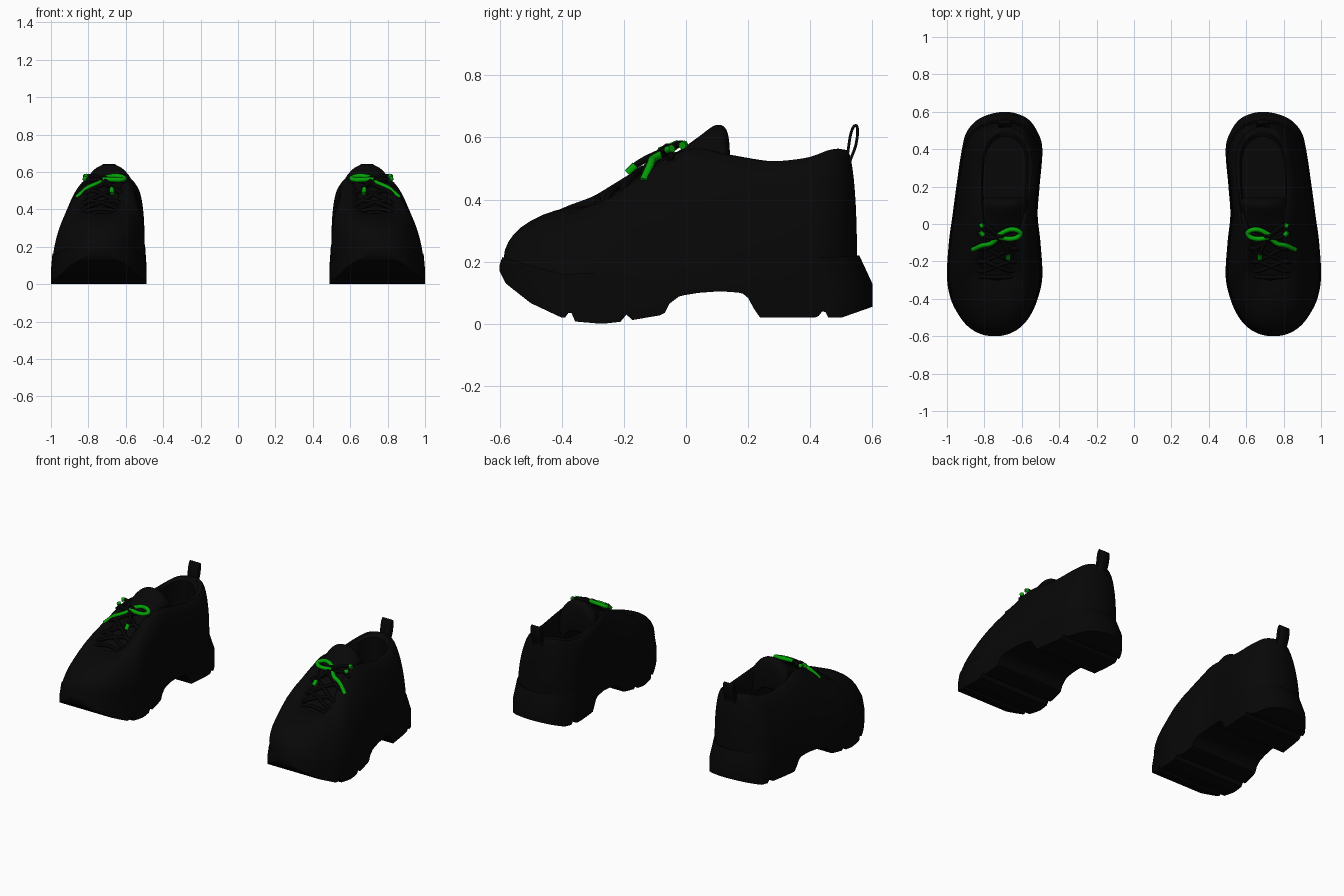
import bpy, bmesh, math
from mathutils import Vector

cube = bpy.data.objects.get("Cube")
if cube:
    bpy.data.objects.remove(cube)


def material(name, color):
    m = bpy.data.materials.new(name)
    m.use_nodes = True
    m.diffuse_color = (*color, 1)
    m.node_tree.nodes["Principled BSDF"].inputs["Base Color"].default_value = (*color, 1)
    return m


BLACK = material("black leather", (.0022, .0022, .0022))
RUBBER = material("black rubber", (.002, .002, .002))
CORD = material("black cord", (.0015, .0015, .0015))
GREEN = material("green cord", (.001, .36, .002))


def lerp(table, y):
    # Height read from a list of (y, z) points
    for (a, za), (b, zb) in zip(table, table[1:]):
        if y <= b:
            return za + (zb - za) * max(0, (y - a) / (b - a))
    return table[-1][1]


def smooth(points, steps, closed=False):
    # Catmull-Rom curve through the points
    pts = [Vector(p) for p in points]
    n = len(pts)
    get = (lambda i: pts[i % n]) if closed else (lambda i: pts[min(max(i, 0), n - 1)])
    out = []
    for i in range(n if closed else n - 1):
        a, b, c, d = (get(i + j) for j in (-1, 0, 1, 2))
        for k in range(steps):
            t = k / steps
            out.append(b + (c - a) * (t / 2) + (a * 2 - b * 5 + c * 4 - d) * (t * t / 2)
                       + (b * 3 - a - c * 3 + d) * (t ** 3 / 2))
    return out if closed else out + [pts[-1]]


def loft(name, rings, mat, side, closed=True, caps=(), thick=0, angle=40):
    # Skin a list of equal rings; caps are strips across the ring
    bm = bmesh.new()
    rows = [[bm.verts.new((p[0] * side, p[1], p[2])) for p in r] for r in rings]
    m = len(rows[0])
    for a, b in zip(rows, rows[1:]):
        for i in range(m if closed else m - 1):
            j = (i + 1) % m
            bm.faces.new((a[i], a[j], b[j], b[i]))
    for c in caps:
        r = rows[c]
        for i in range(m // 2):
            ids = dict.fromkeys((i, i + 1, m - i - 1, (m - i) % m))
            bm.faces.new([r[k] for k in ids])
    bmesh.ops.recalc_face_normals(bm, faces=bm.faces)
    me = bpy.data.meshes.new(name)
    bm.to_mesh(me)
    bm.free()
    me.materials.append(mat)
    ob = bpy.data.objects.new(name, me)
    bpy.context.collection.objects.link(ob)
    bpy.ops.object.select_all(action='DESELECT')
    ob.select_set(True)
    bpy.context.view_layer.objects.active = ob
    bpy.ops.object.shade_smooth_by_angle(angle=math.radians(angle))
    if thick:
        s = ob.modifiers.new("thickness", 'SOLIDIFY')
        s.thickness, s.offset = thick, 0


def cord(name, paths, mat, side, radius=.011):
    cu = bpy.data.curves.new(name, 'CURVE')
    cu.dimensions = '3D'
    cu.bevel_depth, cu.bevel_resolution, cu.use_fill_caps = radius, 2, True
    for path in paths:
        pts = smooth(path, 6)
        sp = cu.splines.new('POLY')
        sp.points.add(len(pts) - 1)
        for q, p in zip(sp.points, pts):
            q.co = (p[0] * side, p[1], p[2], 1)
    cu.materials.append(mat)
    bpy.context.collection.objects.link(bpy.data.objects.new(name, cu))


def ring_of(inner, outer):
    # Closed ring: toe to heel on the inner side, back on the outer side
    return smooth(inner + outer[-2:0:-1], 10, closed=True)


# Footprint stations from toe to heel: y, inner x, outer x
FOOT = [(-.6, .745, .745), (-.588, .67, .82), (-.55, .605, .885), (-.49, .555, .935),
        (-.4, .515, .98), (-.28, .49, 1), (-.1, .5, .99), (.05, .515, .97), (.2, .505, .95),
        (.4, .49, .92), (.5, .52, .89), (.57, .58, .815), (.6, .69, .69)]
# Throat and collar edge at the same stations: y, centre x, half width, z
EDGE = [(-.29, .74, 0, .38), (-.288, .74, .035, .38), (-.28, .74, .06, .383),
        (-.25, .735, .085, .4), (-.2, .73, .09, .43), (-.13, .72, .09, .487),
        (-.05, .71, .1, .54), (.03, .7, .115, .56), (.14, .695, .13, .54),
        (.27, .69, .135, .52), (.4, .685, .125, .53), (.48, .685, .08, .555), (.515, .685, 0, .56)]
TREAD = [(-.6, .17), (-.58, .13), (-.5, .067), (-.4, .02), (-.385, .02), (-.38, .035),
         (-.365, .035), (-.36, .008), (-.27, 0), (-.2, .008), (-.195, .03), (-.18, .03),
         (-.175, .012), (-.07, .03), (-.06, .06), (-.02, .09), (.04, .1), (.11, .105),
         (.18, .1), (.21, .075), (.228, .02), (.425, .02), (.432, .04), (.448, .04),
         (.455, .02), (.5, .02), (.6, .055)]
WELT = [(-.6, .215), (-.5, .185), (-.4, .16), (-.25, .165), (-.1, .14), (0, .15),
        (.12, .18), (.25, .205), (.5, .215), (.6, .22)]

foot = ring_of([(a, y, 0) for y, a, b in FOOT], [(b, y, 0) for y, a, b in FOOT])
edge = ring_of([(c - w, y, z) for y, c, w, z in EDGE], [(c + w, y, z) for y, c, w, z in EDGE])


def inset(p, sx, front, back, z):
    return Vector((.73 + (p.x - .73) * sx, p.y * (front if p.y < 0 else back), z))


# Sole rings
bottom = [Vector((p.x, p.y, lerp(TREAD, p.y))) for p in foot]
middle = [Vector((p.x, p.y, p.z + (lerp(WELT, p.y) - p.z) * .45)) for p in bottom]
welt = [inset(p, .97, .985, .93, lerp(WELT, p.y)) for p in foot]
base = [inset(p, .955, .978, .917, lerp(WELT, p.y) - .003) for p in foot]

# Upper rings rise first, then turn in; the outer flank slopes straighter than the inner
upper = []
for k in range(11):
    s = k / 10
    rise, turn = math.sin(s * math.pi / 2), 1 - math.cos(s * math.pi / 2)
    ring = []
    for b, e in zip(base, edge):
        flat = max(-.25, min(.35, (b.x - .73) * 1.6))
        f = turn + (s - turn) * flat
        g = rise + (s - rise) * flat
        ring.append(Vector((b.x + (e.x - b.x) * f, b.y + (e.y - b.y) * f, b.z + (e.z - b.z) * g)))
    upper.append(ring)
# Rolled edge, lining and insole
mid = Vector((.7, .12, 0))
for pull, drop in ((.06, -.004), (.12, .015)):
    upper.append([Vector((e.x + (mid.x - e.x) * pull * 1.3, e.y + (mid.y - e.y) * pull,
                          e.z - drop)) for e in edge])
upper.append([inset(p, .82, .82, .8, .22) for p in foot])

# Tongue centre line, rolled over at its end, and pull loop profile (y, z)
TONGUE = [(-.3, .37), (-.2, .42), (-.1, .495), (0, .562), (.05, .598), (.095, .63),
          (.12, .624), (.13, .585), (.132, .52), (.125, .45)]
LOOP = [(.515, .5), (.522, .56), (.53, .61), (.54, .635), (.55, .636), (.552, .61),
        (.545, .57), (.53, .53), (.522, .5)]
tongue = []
for y, z in smooth(TONGUE, 4):
    c = .73 - .04 * (y + .3) / .4
    w = .1 + .015 * max(0, y) / .1
    row = []
    for i in range(13):
        u = i / 6 - 1
        row.append((c + w * u, y, z - (.03 + .5 * max(0, y)) * abs(u) ** 2.5))
    tongue.append(row)
loop = [[(x, y, z) for x in (.655, .69, .725)] for y, z in smooth(LOOP, 4)]

# Criss-cross lacing over the throat
ROWS = EDGE[3:7]
lacing = []
for (y, c, w, z), (y2, c2, w2, z2) in zip(ROWS, ROWS[1:]):
    for s in (1, -1):
        lacing.append([(c - s * (w + .025), y, z - .012), (c - s * w * .8, y, z + .014),
                       ((c + c2) / 2, (y + y2) / 2, (z + z2) / 2 + .022),
                       (c2 + s * w2 * .8, y2, z2 + .014), (c2 + s * (w2 + .025), y2, z2 - .012)])
y, c, w, z = ROWS[0]
lacing.append([(c - w - .02, y - .03, z - .02), (c, y - .035, z + .005), (c + w + .02, y - .03, z - .02)])

# Bow: knot, outer loop and short end in black; inner loop, long end and tips in green
knot = [[(.7, -.075, .555), (.715, -.06, .567), (.735, -.075, .555)]]
bow_black = [[(.73, -.07, .558), (.77, -.075, .56), (.805, -.06, .56)],
             [(.73, -.06, .563), (.77, -.025, .578), (.805, -.005, .578)],
             [(.71, -.08, .553), (.685, -.13, .53), (.675, -.162, .51)]]
bow_green = [[(.725, -.07, .56), (.67, -.08, .558), (.625, -.072, .558), (.607, -.048, .565),
              (.635, -.031, .577), (.675, -.033, .577), (.725, -.06, .565)],
             [(.73, -.075, .547), (.765, -.105, .532), (.81, -.115, .51), (.863, -.137, .46)],
             [(.805, -.06, .56), (.823, -.045, .565)], [(.805, -.005, .578), (.823, -.012, .574)],
             [(.675, -.162, .51), (.672, -.187, .485)]]

for side, label in ((1, "left_"), (-1, "right_")):
    loft(label + "sole", [bottom, middle, welt, base], RUBBER, side, caps=(0, 3), angle=30)
    loft(label + "upper", upper, BLACK, side, caps=(len(upper) - 1,), angle=50)
    loft(label + "tongue", tongue, BLACK, side, closed=False, thick=.018)
    loft(label + "heel_pull_loop", loop, BLACK, side, closed=False, thick=.009)
    cord(label + "lacing", lacing, CORD, side)
    cord(label + "lace_knot", knot, CORD, side, .015)
    cord(label + "black_bow", bow_black, CORD, side)
    cord(label + "green_bow", bow_green, GREEN, side, .013)
